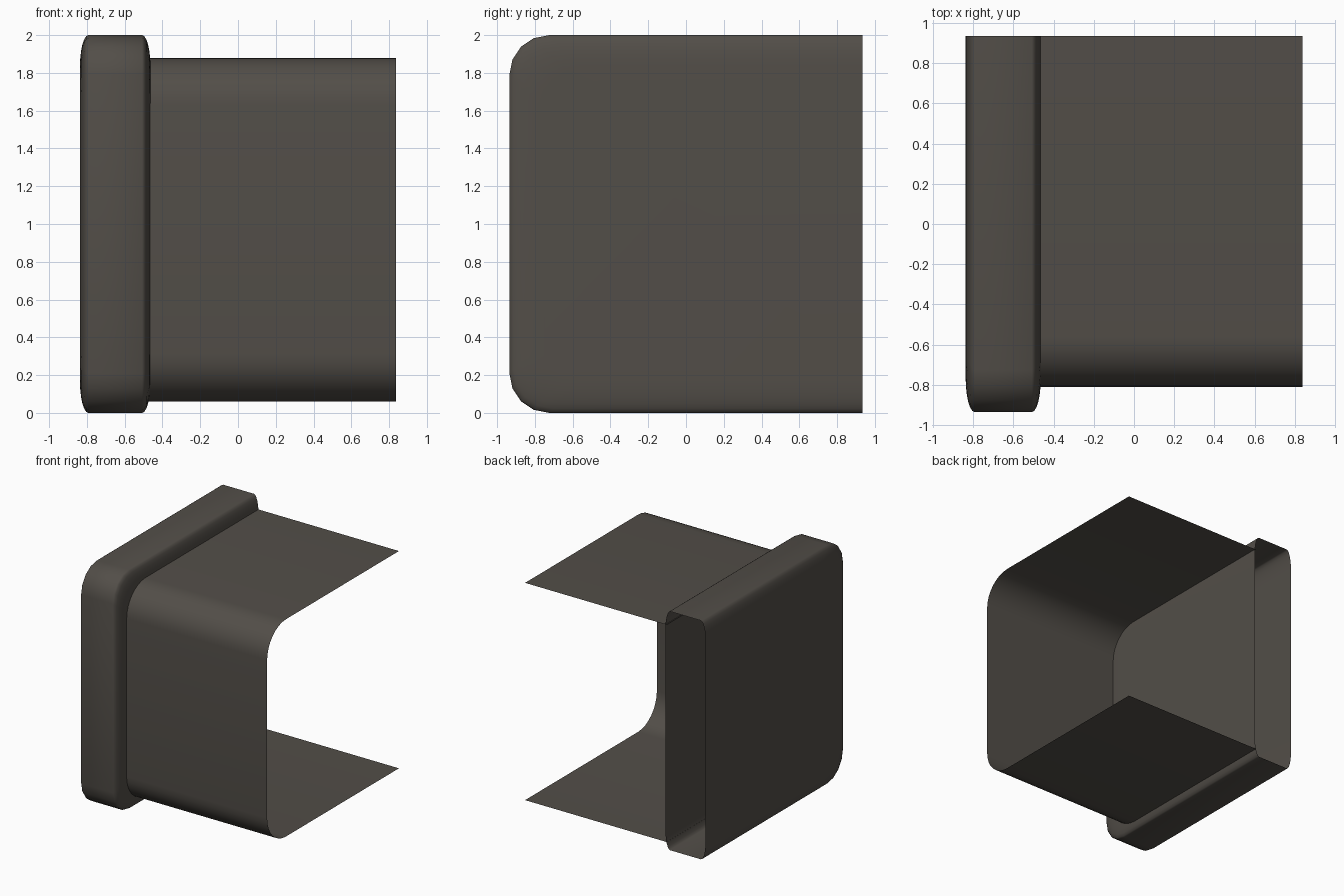
import bpy, bmesh
from math import sin, cos, pi, radians

cube = bpy.data.objects.get("Cube")
if cube:
    bpy.data.objects.remove(cube)

BACK = 0.935

# Single dark warm grey
grey = bpy.data.materials.new("dark_warm_grey")
grey.use_nodes = True
colour = (0.085, 0.076, 0.065, 1)
grey.diffuse_color = colour
bsdf = grey.node_tree.nodes["Principled BSDF"]
bsdf.inputs["Base Color"].default_value = colour
bsdf.inputs["Roughness"].default_value = 0.7


def u_path(front, low, high, radius, steps):
    """U-shaped outline in y and z, open at the back, with rounded front corners."""
    path = [(BACK, high)]
    for centre_z, start in ((high - radius, pi / 2), (low + radius, pi)):
        for i in range(steps + 1):
            a = start + i / steps * pi / 2
            path.append((front + radius + radius * cos(a), centre_z + radius * sin(a)))
    path.append((BACK, low))
    return path


def loft(name, sections, closed_ends):
    """Skin a list of (x, outline) sections into an open-backed shell."""
    bm = bmesh.new()
    rings = [[bm.verts.new((x, y, z)) for y, z in path] for x, path in sections]
    for a, b in zip(rings, rings[1:]):
        for i in range(len(a) - 1):
            bm.faces.new((a[i], a[i + 1], b[i + 1], b[i]))
    if closed_ends:
        bm.faces.new(rings[0][::-1])
        bm.faces.new(rings[-1])
    bmesh.ops.recalc_face_normals(bm, faces=bm.faces)
    # An open shell must face outwards: its front faces look towards -y
    bm.normal_update()
    if sum(f.normal.y * f.calc_area() for f in bm.faces) > 0:
        bmesh.ops.reverse_faces(bm, faces=bm.faces)
    mesh = bpy.data.meshes.new(name)
    bm.to_mesh(mesh)
    bm.free()
    mesh.materials.append(grey)
    obj = bpy.data.objects.new(name, mesh)
    bpy.context.collection.objects.link(obj)
    bpy.ops.object.select_all(action="DESELECT")
    obj.select_set(True)
    bpy.context.view_layer.objects.active = obj
    bpy.ops.object.shade_smooth_by_angle(angle=radians(35))
    return obj


# End cap: rounded slab with softly domed edges, open at the back
CENTRE, HALF, ROUND_X, ROUND_IN, STEPS = -0.65, 0.187, 0.045, 0.17, 6
sections = []
for side in (-1, 1):
    arc = []
    for i in range(STEPS + 1):
        a = i / STEPS * pi / 2
        x = CENTRE + side * (HALF - ROUND_X * (1 - cos(a)))
        inset = ROUND_IN * (1 - sin(a))
        arc.append((x, u_path(-BACK + inset, inset, 2 - inset, 0.21, 4)))
    sections += arc if side < 0 else arc[::-1]
loft("end_cap", sections, True)

# Sleeve: thin U-shaped channel running out from the cap
channel = u_path(-0.81, 0.06, 1.88, 0.25, 8)
loft("sleeve", [(-0.475, channel), (0.837, channel)], False)
